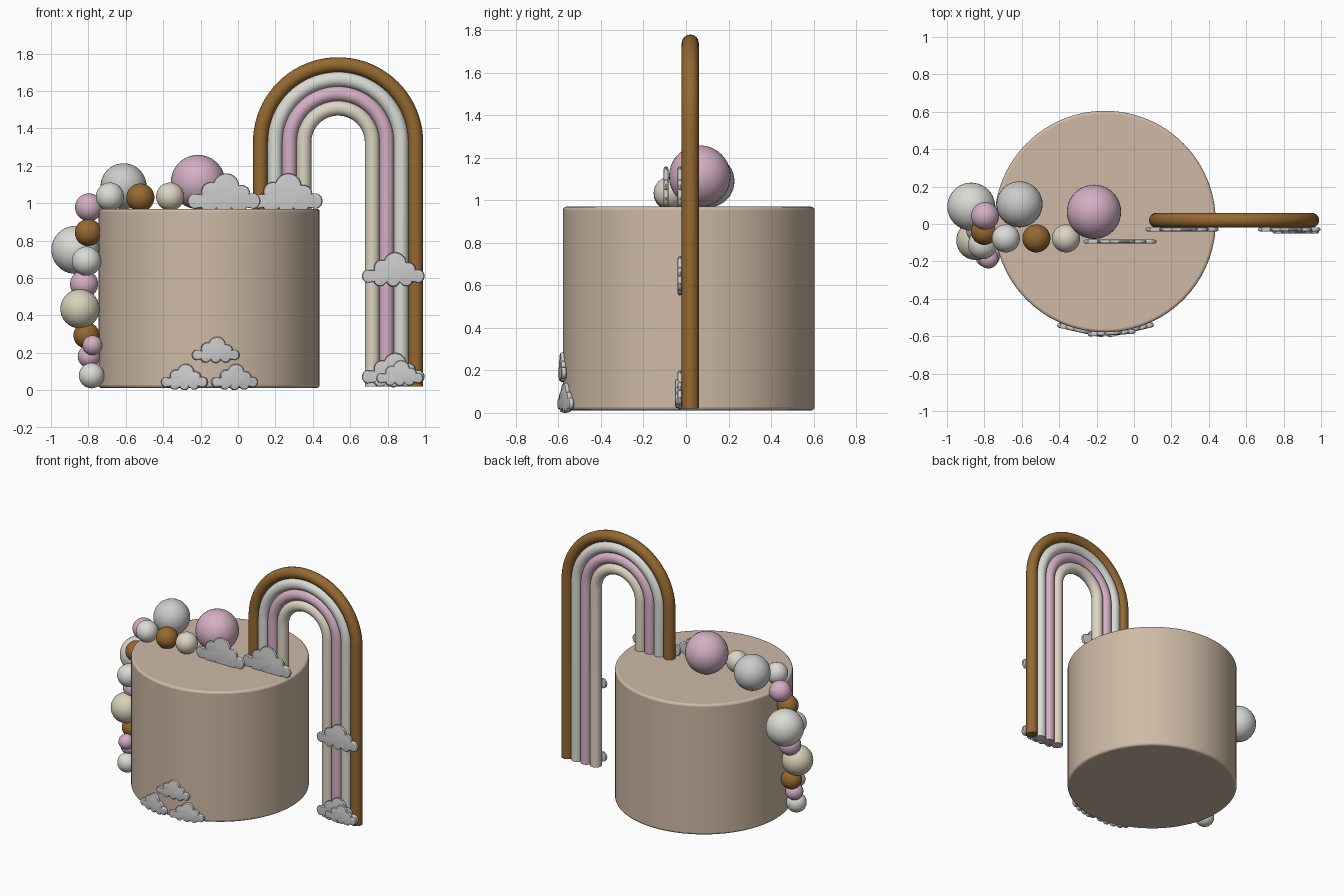
import bpy, bmesh, math

if "Cube" in bpy.data.objects:
    bpy.data.objects.remove(bpy.data.objects["Cube"])

def mat(name, col):
    m = bpy.data.materials.new(name)
    m.diffuse_color = (*col, 1)
    m.use_nodes = True
    m.node_tree.nodes["Principled BSDF"].inputs["Base Color"].default_value = m.diffuse_color
    return m

BEIGE = mat("beige", (0.62, 0.49, 0.38))
BROWN = mat("brown", (0.30, 0.14, 0.03))
PINK = mat("pink", (0.66, 0.43, 0.55))
WHITE = mat("off_white", (0.70, 0.71, 0.66))
CREAM = mat("cream", (0.72, 0.66, 0.54))
YELLOW = mat("pale_yellow", (0.68, 0.64, 0.48))
GREY = mat("grey", (0.52, 0.52, 0.53))
CLOUD = mat("cloud_grey", (0.62, 0.62, 0.62))

def finish(ob, name, m, angle=40):
    ob.name = name
    ob.data.materials.clear()
    ob.data.materials.append(m)
    bpy.ops.object.select_all(action='DESELECT')
    ob.select_set(True)
    bpy.context.view_layer.objects.active = ob
    bpy.ops.object.shade_smooth_by_angle(angle=math.radians(angle))

# Round body with softened rims
CX, CY, CR = -0.155, 0.013, 0.592
bpy.ops.mesh.primitive_cylinder_add(vertices=96, radius=CR, depth=0.958, location=(CX, CY, 0.491))
body = bpy.context.object
bev = body.modifiers.new("rim", 'BEVEL')
bev.width, bev.segments = 0.015, 3
bev.limit_method, bev.angle_limit = 'ANGLE', math.radians(50)
finish(body, "cake_body", BEIGE)

# Rainbow: nested tubes with a short left leg on the cake and a long right leg
AX, AY, AZ, TUBE = 0.535, 0.02, 1.325, 0.04
for i, (R, m) in enumerate([(0.415, BROWN), (0.337, WHITE), (0.26, PINK), (0.183, CREAM)]):
    pts = [(-R, 0.95), (-R, 1.15)]
    for k in range(41):
        a = math.pi * (1 - k / 40)
        pts.append((R * math.cos(a), AZ + R * math.sin(a)))
    pts += [(R, 0.7), (R, 0.02)]
    cu = bpy.data.curves.new("band", 'CURVE')
    cu.dimensions = '3D'
    cu.bevel_depth, cu.bevel_resolution, cu.use_fill_caps = TUBE, 6, True
    sp = cu.splines.new('POLY')
    sp.points.add(len(pts) - 1)
    for p, (x, z) in zip(sp.points, pts):
        p.co = (AX + x, AY, z, 1)
    ob = bpy.data.objects.new("band", cu)
    bpy.context.collection.objects.link(ob)
    bpy.ops.object.select_all(action='DESELECT')
    ob.select_set(True)
    bpy.context.view_layer.objects.active = ob
    bpy.ops.object.convert(target='MESH')
    finish(bpy.context.object, f"rainbow_band_{i + 1}", m)

# Garland of balls across the top and down the left side: x, y, z, radius
balls = [
    (-0.214, 0.065, 1.113, 0.145, PINK), (-0.612, 0.105, 1.09, 0.123, GREY),
    (-0.685, -0.077, 1.035, 0.075, WHITE), (-0.522, -0.077, 1.03, 0.075, BROWN),
    (-0.363, -0.077, 1.035, 0.075, CREAM), (-0.797, 0.043, 0.978, 0.074, PINK),
    (-0.80, -0.04, 0.843, 0.072, BROWN), (-0.87, 0.093, 0.75, 0.128, WHITE),
    (-0.81, -0.11, 0.69, 0.078, WHITE), (-0.823, -0.03, 0.567, 0.075, PINK),
    (-0.845, -0.088, 0.435, 0.105, YELLOW), (-0.81, -0.07, 0.293, 0.07, BROWN),
    (-0.778, -0.185, 0.24, 0.053, PINK), (-0.797, -0.12, 0.18, 0.06, PINK),
    (-0.783, -0.165, 0.078, 0.068, WHITE)]
for i, (x, y, z, r, m) in enumerate(balls):
    bpy.ops.mesh.primitive_uv_sphere_add(segments=40, ring_count=20, radius=r, location=(x, y, z))
    finish(bpy.context.object, f"ball_{i + 1}", m)

# Cloud puffs in unit width: x, z, radius; the outline is their union
PUFFS = [(0.03, 0.37, 0.18), (-0.18, 0.30, 0.13), (0.24, 0.27, 0.12), (-0.39, 0.17, 0.11),
         (0.39, 0.17, 0.11), (-0.21, 0.12, 0.11), (0, 0.11, 0.11), (0.21, 0.12, 0.11)]

def reach(a, oz=0.2):
    dx, dz = math.cos(a), math.sin(a)
    best = 0.05
    for x, z, r in PUFFS:
        b = x * dx + (z - oz) * dz
        disc = b * b - (x * x + (z - oz) ** 2 - r * r)
        if disc > 0:
            best = max(best, b + math.sqrt(disc))
    return best

def cloud(name, x, y, z, width, thick=0.022, rot=0):
    n, h = 120, thick / 2
    bm = bmesh.new()
    rings = []
    for inset, yy in [(0.012, -h), (0.004, -h * 0.8), (0, -h * 0.3),
                      (0, h * 0.3), (0.004, h * 0.8), (0.012, h)]:
        ring = []
        for k in range(n):
            a = 2 * math.pi * k / n
            d = reach(a) * width - inset
            ring.append(bm.verts.new((d * math.cos(a), yy, 0.2 * width + d * math.sin(a))))
        rings.append(ring)
    for r0, r1 in zip(rings, rings[1:]):
        for k in range(n):
            bm.faces.new((r0[k], r0[(k + 1) % n], r1[(k + 1) % n], r1[k]))
    bm.faces.new(rings[0])
    bm.faces.new(rings[-1][::-1])
    bmesh.ops.recalc_face_normals(bm, faces=bm.faces)
    me = bpy.data.meshes.new(name)
    bm.to_mesh(me)
    bm.free()
    ob = bpy.data.objects.new(name, me)
    bpy.context.collection.objects.link(ob)
    ob.location, ob.rotation_euler.z = (x, y, z), rot
    finish(ob, name, CLOUD, 35)

# Clouds standing on top, on the long leg and at its foot
cloud("top_cloud_left", -0.075, -0.094, 0.945, 0.39)
cloud("top_cloud_right", 0.257, -0.029, 0.945, 0.39)
cloud("leg_cloud", 0.83, -0.029, 0.553, 0.335)
cloud("foot_cloud_large", 0.83, -0.029, 0.015, 0.335)
cloud("foot_cloud_small", 0.865, -0.04, 0.022, 0.25)

# Clouds wrapped around the front of the body
for name, x, z in [("front_cloud_left", -0.285, 0.0), ("front_cloud_right", -0.02, 0.0),
                   ("front_cloud_upper", -0.12, 0.145)]:
    a = math.asin((x - CX) / CR)
    cloud(name, CX + (CR + 0.003) * math.sin(a), CY - (CR + 0.003) * math.cos(a), z, 0.255, 0.026, a)
